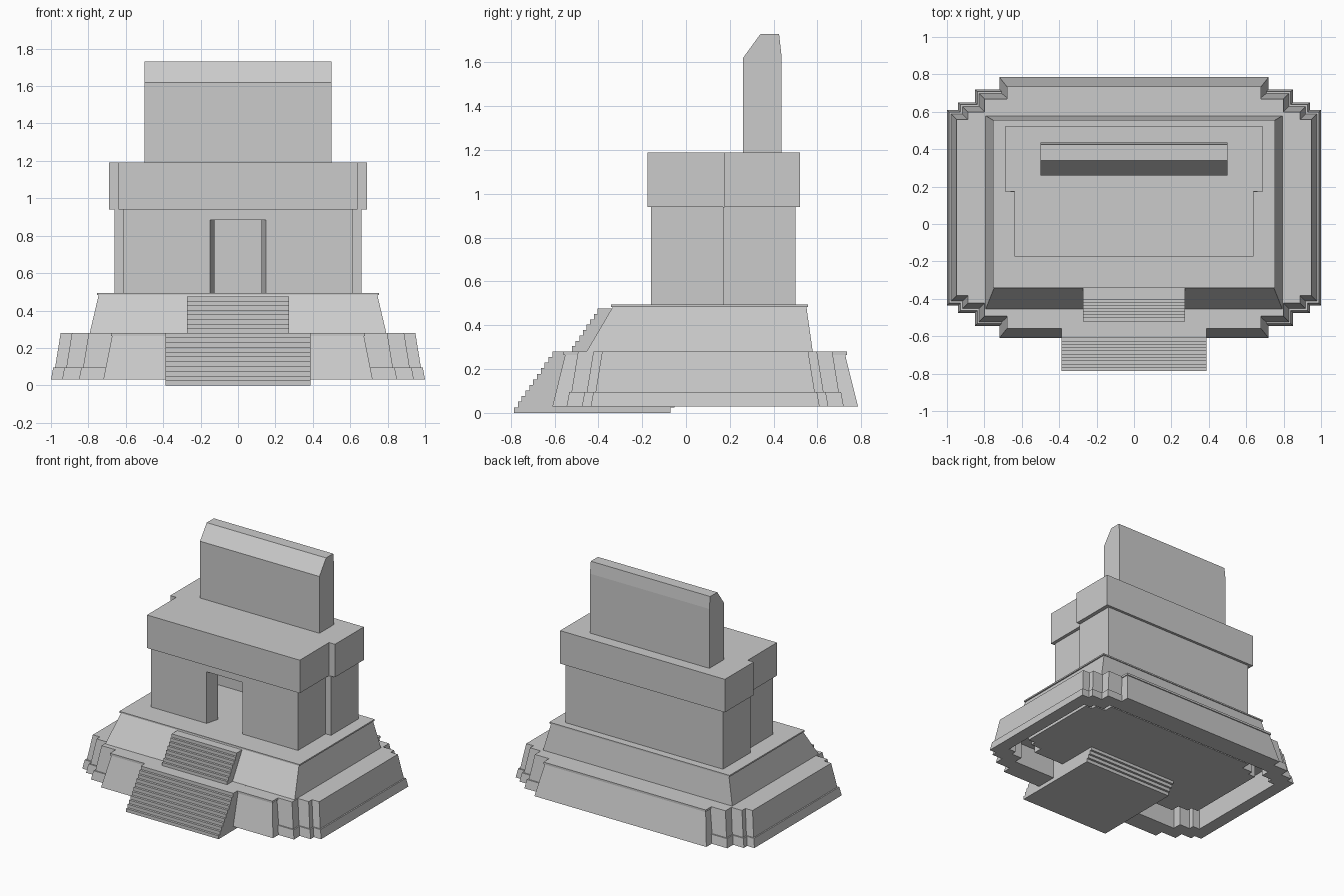
import bpy
import bmesh

cube = bpy.data.objects.get("Cube")
if cube:
    bpy.data.objects.remove(cube)

stone = bpy.data.materials.new("grey_stone")
stone.use_nodes = True
GREY = (0.6, 0.6, 0.6, 1)
stone.diffuse_color = GREY
stone.node_tree.nodes["Principled BSDF"].inputs["Base Color"].default_value = GREY


def loft(name, loops):
    """Skin a stack of matching closed loops and cap both ends."""
    bm = bmesh.new()
    rings = [[bm.verts.new(p) for p in loop] for loop in loops]
    n = len(rings[0])
    for a, b in zip(rings, rings[1:]):
        for i in range(n):
            j = (i + 1) % n
            bm.faces.new((a[i], a[j], b[j], b[i]))
    bm.faces.new(rings[0][::-1])
    bm.faces.new(rings[-1])
    bmesh.ops.recalc_face_normals(bm, faces=bm.faces)
    mesh = bpy.data.meshes.new(name)
    bm.to_mesh(mesh)
    bm.free()
    mesh.materials.append(stone)
    obj = bpy.data.objects.new(name, mesh)
    bpy.context.collection.objects.link(obj)
    return obj


def rect(hx, y0, y1, z):
    return [(-hx, y0, z), (hx, y0, z), (hx, y1, z), (-hx, y1, z)]


def box(name, hx, y0, y1, z0, z1):
    return loft(name, [rect(hx, y0, y1, z0), rect(hx, y0, y1, z1)])


def prism(name, outline, z0, z1):
    return loft(name, [[(x, y, z) for x, y in outline] for z in (z0, z1)])


def mirrored(half):
    """Complete an outline from its +x half, listed front to back."""
    return half + [(-x, y) for x, y in reversed(half)]


# Lower platform: stepped corners, sloping walls, recessed underside
MID_Y = 0.0875
CORNER = [(0.85, 0.6325), (0.85, 0.5625), (0.94, 0.5625), (0.94, 0.5225), (1.0, 0.5225)]


def platform_loop(z, inset):
    quarter = [(x - inset, y - inset) for x, y in CORNER]
    half = [(x, -y) for x, y in quarter] + quarter[::-1]
    return [(x, y + MID_Y, z) for x, y in mirrored(half)]


loft("lower_platform", [platform_loop(z, d) for z, d in (
    (0.1, 0.2), (0.2, 0.2), (0.2, 0.1), (0.03, 0.1), (0.03, 0),
    (0.095, 0.012), (0.095, 0.022), (0.28, 0.052))])

# Projecting centre panels at front and back, each with a thin lip
for name, side in (("front_panel", -1), ("back_panel", 1)):
    loops = []
    for z, d in ((0.03, 0), (0.264, 0.058), (0.264, 0.05), (0.28, 0.05)):
        ys = sorted((MID_Y + side * 0.56, MID_Y + side * (0.6975 - d)))
        loops.append(rect(0.72 - 0.8 * d, ys[0], ys[1], z))
    loft(name, loops)

# Upper platform and its thin lid
loft("upper_platform", [rect(0.795, -0.46, 0.58, 0.27),
                        rect(0.745, -0.335, 0.55, 0.483)])
box("upper_platform_lid", 0.755, -0.342, 0.557, 0.483, 0.494)


# Stairs: equal blocks, each shifted back and up
def stairs(name, count, hx, y, z, rise, run, depth):
    for i in range(count):
        front = y + i * run
        box(f"{name}_{i + 1}", hx, front, front + depth, z + i * rise, z + (i + 1) * rise)


stairs("lower_stair", 11, 0.387, -0.785, 0, 0.0255, 0.0175, 0.715)
stairs("upper_stair", 8, 0.272, -0.52, 0.28, 0.0245, 0.0165, 0.3)

# Temple walls: one outline around a hollow room with a splayed doorway
walls = mirrored([(0.15, -0.16), (0.615, -0.16), (0.615, 0.17), (0.66, 0.17), (0.66, 0.5)])
room = mirrored([(0.125, -0.06), (0.5, -0.06), (0.5, 0.4)])
prism("temple_walls", walls + room[::-1], 0.494, 0.885)
prism("room_ceiling", walls, 0.885, 0.94)

# Overhanging roof block
prism("roof_block", mirrored([(0.64, -0.175), (0.64, 0.175), (0.69, 0.175), (0.69, 0.52)]),
      0.94, 1.19)

# Roof crest with a sloping front shoulder
crest = [(0.26, 1.19), (0.435, 1.19), (0.435, 1.64), (0.425, 1.73), (0.34, 1.73), (0.26, 1.62)]
loft("roof_crest", [[(x, y, z) for y, z in crest] for x in (-0.5, 0.5)])
